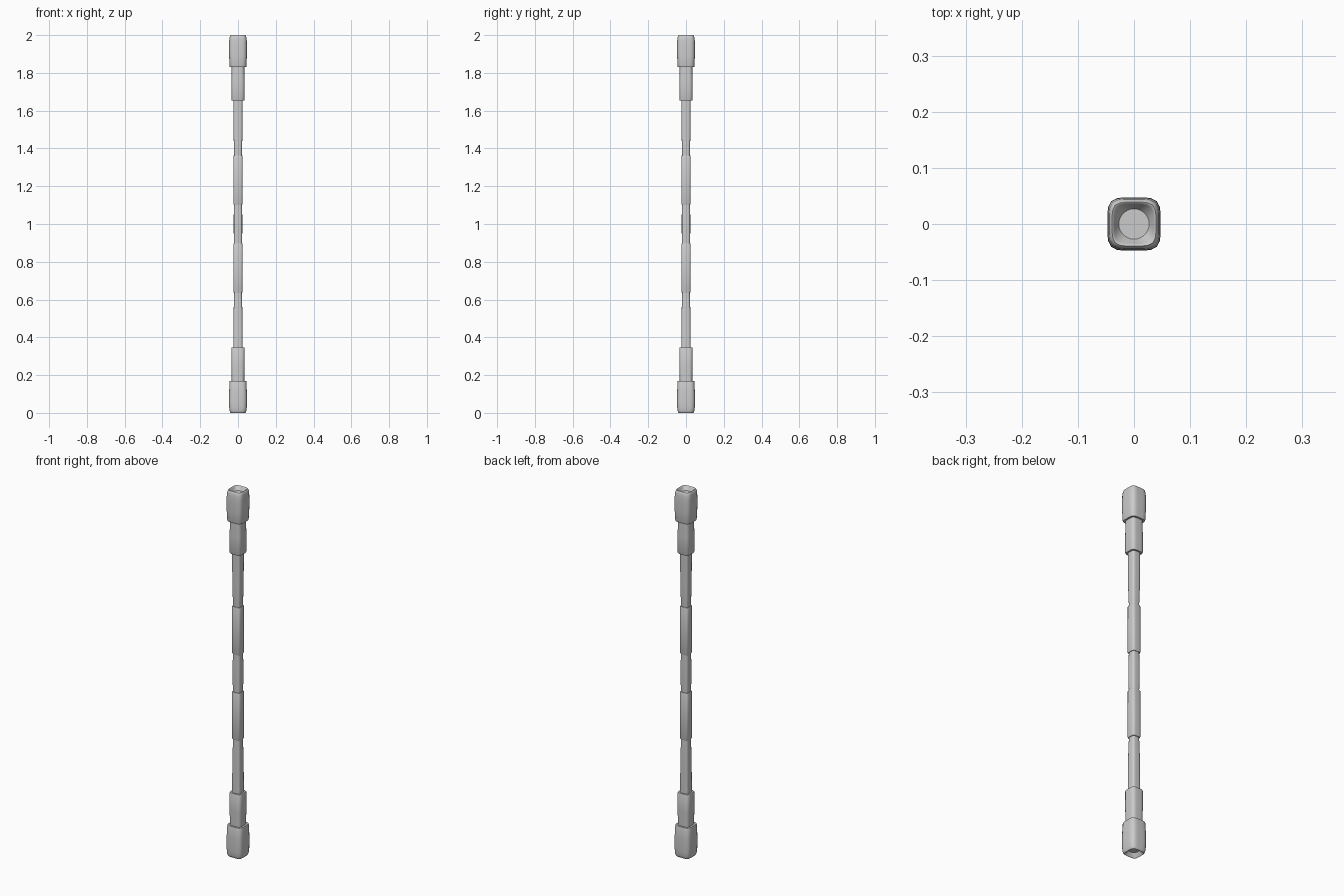
import bpy, bmesh, math

if "Cube" in bpy.data.objects:
    bpy.data.objects.remove(bpy.data.objects["Cube"])

SIDES = 32


def ring(bm, z, half, n):
    """Rounded-square cross-section (superellipse, n=2 is a circle)."""
    verts = []
    for i in range(SIDES):
        a = 2 * math.pi * i / SIDES
        c, s = math.cos(a), math.sin(a)
        r = half / (abs(c) ** n + abs(s) ** n) ** (1 / n)
        verts.append(bm.verts.new((r * c, r * s, z)))
    return verts


def loft(name, rows, flip=False):
    """Skin rounded-square rings (z, half width, squareness) and cap both ends."""
    bm = bmesh.new()
    rings = [ring(bm, 2 - z if flip else z, h, n) for z, h, n in rows]
    for a, b in zip(rings, rings[1:]):
        for i in range(SIDES):
            j = (i + 1) % SIDES
            bm.faces.new((a[i], a[j], b[j], b[i]))
    bm.faces.new(rings[0])
    bm.faces.new(rings[-1])
    bmesh.ops.recalc_face_normals(bm, faces=bm.faces)
    mesh = bpy.data.meshes.new(name)
    bm.to_mesh(mesh)
    bm.free()
    ob = bpy.data.objects.new(name, mesh)
    bpy.context.collection.objects.link(ob)
    bpy.ops.object.select_all(action='DESELECT')
    ob.select_set(True)
    bpy.context.view_layer.objects.active = ob
    bpy.ops.object.shade_smooth_by_angle(angle=math.radians(40))
    return ob


# Profiles for the lower half; each is mirrored to the upper half
Q = 4.5
parts = {
    # end cap with a dished recess: floor, wall, rim, rounded shoulder, body
    "end_cap": [(0.022, 0.027, 2), (0.018, 0.029, 2.3), (0.005, 0.035, 4),
                (0.001, 0.037, Q), (0.0, 0.039, Q), (0.003, 0.042, Q),
                (0.012, 0.0445, Q), (0.03, 0.0465, Q), (0.06, 0.0475, Q),
                (0.11, 0.047, Q), (0.165, 0.0445, Q), (0.17, 0.043, Q)],
    # narrower collar behind the cap
    "collar": [(0.15, 0.033, Q), (0.19, 0.0335, Q), (0.25, 0.035, Q),
               (0.342, 0.035, Q), (0.347, 0.033, Q)],
    # slim shaft tapering toward the grip
    "shaft": [(0.33, 0.0245, Q), (0.42, 0.024, Q), (0.52, 0.0235, Q),
              (0.60, 0.0215, Q), (0.65, 0.0195, Q)],
    # grip sleeve
    "grip": [(0.637, 0.0235, Q), (0.641, 0.025, Q),
             (0.892, 0.025, Q), (0.896, 0.0235, Q)],
}
for name, rows in parts.items():
    loft("lower_" + name, rows)
    loft("upper_" + name, rows, flip=True)

# Centre shaft between the two grips
loft("centre_shaft", [(0.88, 0.0205, Q), (0.90, 0.0205, Q), (0.95, 0.0225, Q),
                      (1.05, 0.0225, Q), (1.10, 0.0205, Q), (1.12, 0.0205, Q)])
